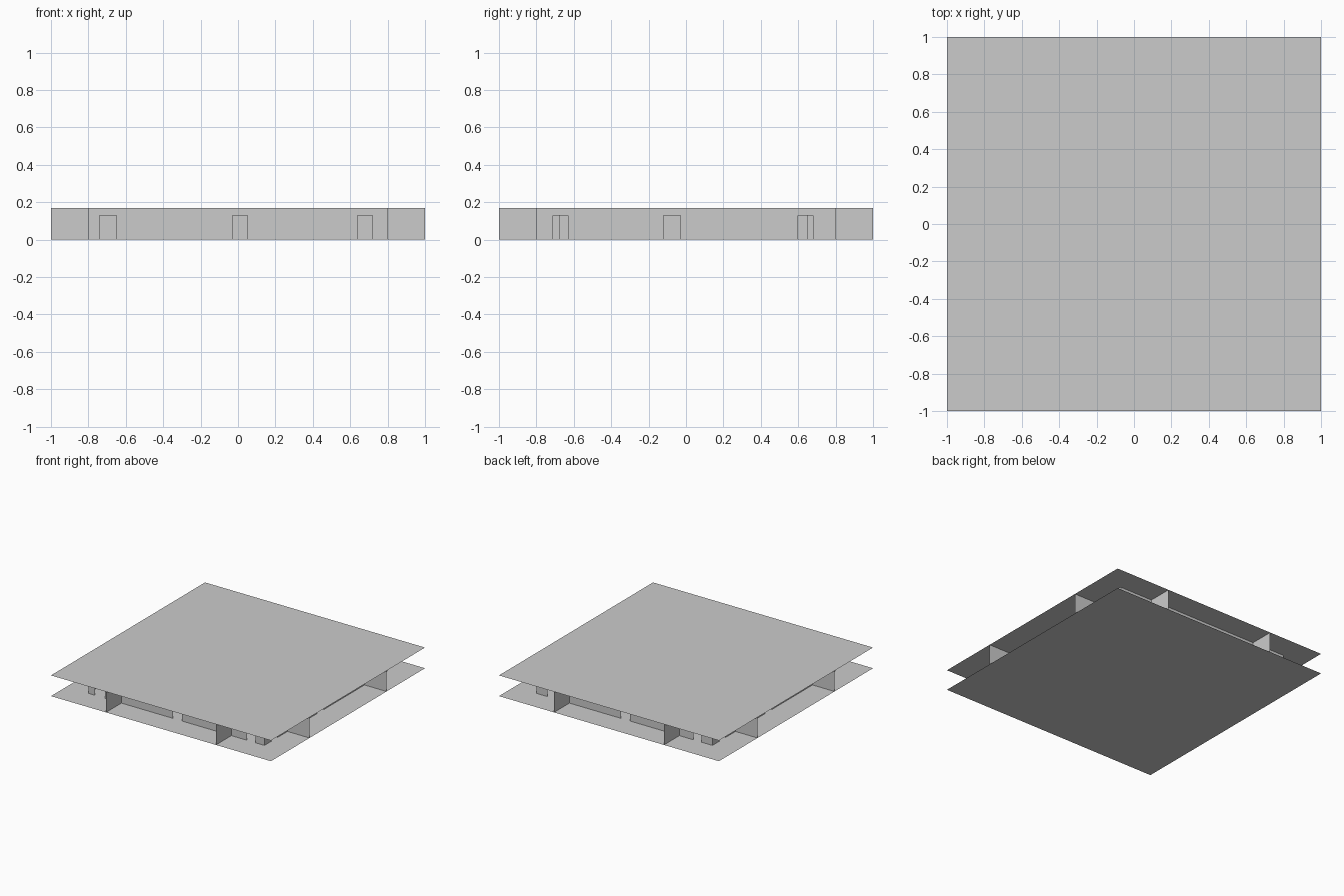
import bpy

if "Cube" in bpy.data.objects:
    bpy.data.objects.remove(bpy.data.objects["Cube"])

H, DOOR = 0.17, 0.13   # storey height, doorway height
R, P = 0.8, 0.5        # facade distance, partition distance


def make(name, verts, faces):
    me = bpy.data.meshes.new(name)
    me.from_pydata(verts, [], faces)
    ob = bpy.data.objects.new(name, me)
    bpy.context.collection.objects.link(ob)
    return ob


def slab(name, z):
    make(name, [(-1, -1, z), (1, -1, z), (1, 1, z), (-1, 1, z)], [(0, 1, 2, 3)])


def wall(name, axis, at, a, b, doors=()):
    """Thin wall along x or y from a to b, with open doorways (start, end)."""
    outline = [(a, 0)]
    for d0, d1 in sorted(doors):
        outline += [(d0, 0), (d0, DOOR), (d1, DOOR), (d1, 0)]
    outline += [(b, 0), (b, H), (a, H)]
    verts = [(s, at, z) if axis == 'x' else (at, s, z) for s, z in outline]
    make(name, verts, [tuple(range(len(verts)))])


# Floor and overhanging ceiling
slab("floor", 0)
slab("ceiling", H)

# Outer walls with three balcony doorways each
wall("front_wall", 'x', -R, -R, R, [(-.74, -.65), (-.03, .05), (.64, .72)])
wall("back_wall", 'x', R, -R, R, [(-.70, -.63), (-.05, .03), (.62, .70)])
wall("right_wall", 'y', R, -R, R, [(-.71, -.63), (-.12, -.03), (.60, .68)])
wall("left_wall", 'y', -R, -R, R, [(-.68, -.60), (.03, .12), (.63, .71)])

for s, side in ((-1, "a"), (1, "b")):
    # Balcony dividers
    for t, end in ((-1, "low"), (1, "high")):
        lo, hi = sorted((t * R, t))
        wall(f"balcony_divider_x_{side}_{end}", 'x', s * P, lo, hi)
        wall(f"balcony_divider_y_{side}_{end}", 'y', s * P, lo, hi)
    # Inner walls between the flats, in line with the dividers
    wall(f"inner_wall_x_{side}", 'x', s * P, -R, R)
    wall(f"inner_wall_y_{side}", 'y', s * P, -R, R)

# Closet fronts glimpsed through the right-hand doorways
wall("closet_front_low", 'y', 0.6, -.68, -P)
wall("closet_front_high", 'y', 0.6, P, .65)
